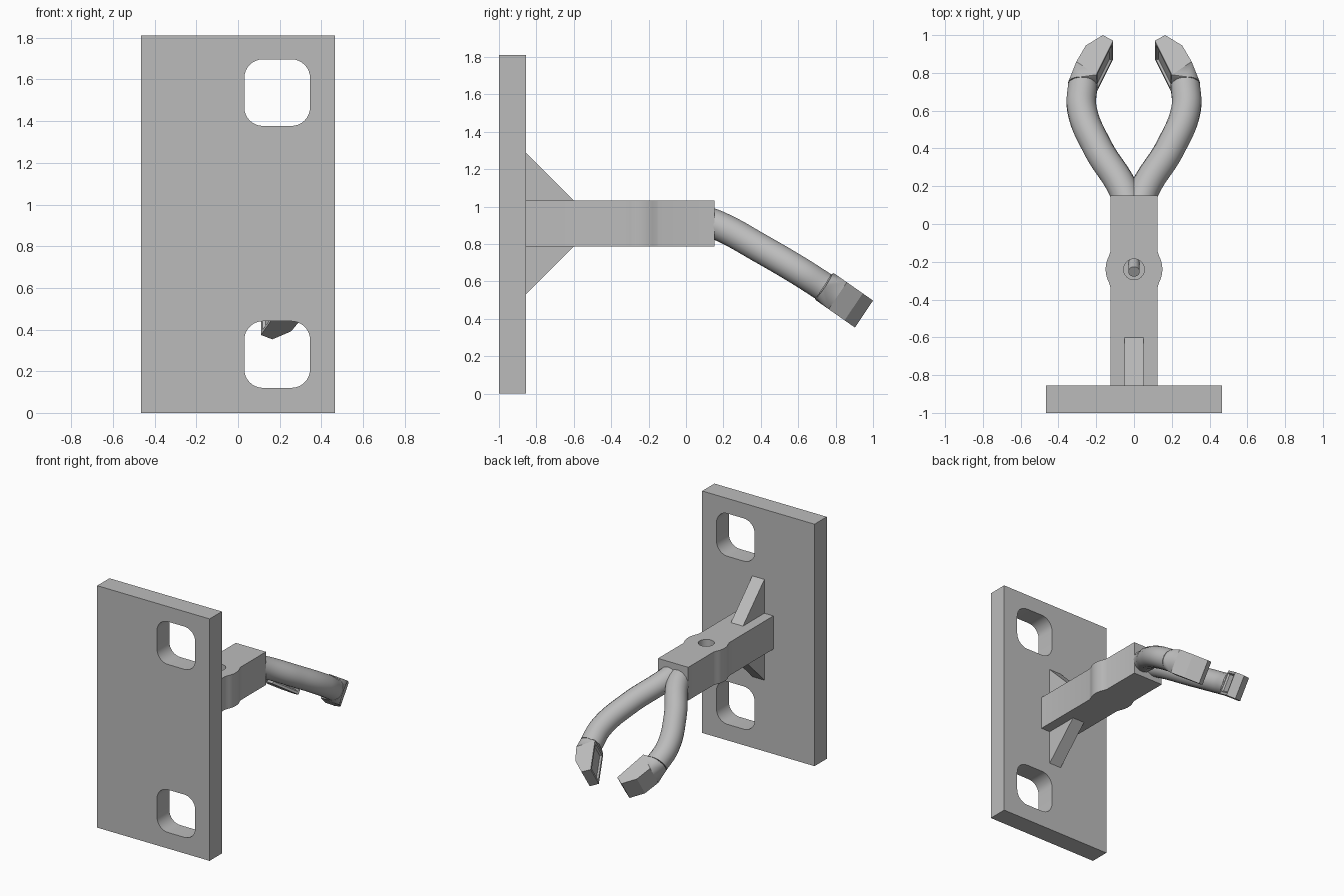
import bpy, bmesh, math
from mathutils import Vector, Matrix

cube = bpy.data.objects.get("Cube")
if cube:
    bpy.data.objects.remove(cube, do_unlink=True)

grey = bpy.data.materials.new("plain grey")
grey.use_nodes = True
colour = (0.5, 0.5, 0.5, 1)
grey.diffuse_color = colour
grey.node_tree.nodes["Principled BSDF"].inputs["Base Color"].default_value = colour


def finish(name, bm, smooth=False):
    bmesh.ops.recalc_face_normals(bm, faces=bm.faces)
    mesh = bpy.data.meshes.new(name)
    bm.to_mesh(mesh)
    bm.free()
    obj = bpy.data.objects.new(name, mesh)
    bpy.context.collection.objects.link(obj)
    mesh.materials.append(grey)
    if smooth:
        shade(obj)
    return obj


def activate(obj):
    bpy.ops.object.select_all(action="DESELECT")
    obj.select_set(True)
    bpy.context.view_layer.objects.active = obj


def shade(obj):
    activate(obj)
    bpy.ops.object.shade_smooth_by_angle(angle=math.radians(32))


def prism(name, points, push, smooth=False):
    """Extrude a flat outline of 3D points along a vector."""
    bm = bmesh.new()
    face = bm.faces.new([bm.verts.new(p) for p in points])
    out = bmesh.ops.extrude_face_region(bm, geom=[face])["geom"]
    bmesh.ops.translate(bm, vec=push, verts=[g for g in out if isinstance(g, bmesh.types.BMVert)])
    # the source face stays as the near cap
    return finish(name, bm, smooth)


def cylinder(name, radius, depth, matrix):
    bm = bmesh.new()
    bmesh.ops.create_cone(bm, cap_ends=True, segments=32, radius1=radius,
                          radius2=radius, depth=depth, matrix=matrix)
    return finish(name, bm, True)


def cut(target, cutter):
    cutter.hide_render = True
    mod = target.modifiers.new("cut", "BOOLEAN")
    mod.operation, mod.solver, mod.object = "DIFFERENCE", "EXACT", cutter
    activate(target)
    bpy.ops.object.modifier_apply(modifier=mod.name)
    bpy.data.objects.remove(cutter, do_unlink=True)


def rounded_rect(cx, cz, w, h, r, y):
    points = []
    for k, (sx, sz) in enumerate([(1, 1), (-1, 1), (-1, -1), (1, -1)]):
        for i in range(9):
            a = math.pi / 2 * (k + i / 8)
            points.append((cx + sx * (w / 2 - r) + r * math.cos(a), y,
                           cz + sz * (h / 2 - r) + r * math.sin(a)))
    return points


# Back plate with two rounded windows
W, H, FRONT, BACK = 0.465, 1.81, -1.0, -0.855
plate = prism("mounting_plate", [(-W, FRONT, 0), (W, FRONT, 0), (W, FRONT, H), (-W, FRONT, H)],
              (0, BACK - FRONT, 0))
for z in (0.28, 1.537):
    cut(plate, prism("window_cutter", rounded_rect(0.188, z, 0.316, 0.32, 0.09, -1.1), (0, 0.4, 0)))
shade(plate)

# Arm with a rounded swelling on both sides
LOW, TOP, END, PIVOT = 0.785, 1.033, 0.152, -0.24
side = [(0.125, BACK), (0.125, -0.335), (0.128, -0.325)]
side += [(0.15 * math.cos(a), PIVOT + 0.15 * math.sin(a))
         for a in [math.radians(-27 + 4.5 * i) for i in range(13)]]
side += [(0.128, -0.155), (0.125, -0.145), (0.125, END)]
outline = [(x, y, LOW) for x, y in side] + [(-x, y, LOW) for x, y in reversed(side)]
arm = prism("arm", outline, (0, 0, TOP - LOW))
cut(arm, cylinder("bore_cutter", 0.055, 0.3, Matrix.Translation((0, PIVOT, TOP + 0.03))))
shade(arm)

# Small slanted pin in the bore
cylinder("bore_pin", 0.03, 0.09,
         Matrix.Translation((0, PIVOT + 0.01, TOP - 0.09)) @ Matrix.Rotation(math.radians(30), 4, "X"))

# Triangular braces above and below the arm
for name, z, reach in (("upper_brace", TOP, 0.253), ("lower_brace", LOW, -0.253)):
    prism(name, [(-0.05, BACK, z), (-0.05, BACK + 0.253, z), (-0.05, BACK, z + reach)], (0.1, 0, 0))

# Two curved fingers with angular tips
RADIUS = 0.079
DOWN = Vector((0, -0.097, -0.144))
path = [(0.03, 0.1, 0.925), (0.055, 0.18, 0.895), (0.19, 0.4, 0.775),
        (0.276, 0.61, 0.652), (0.272, 0.735, 0.572)]
tip_outline = [(0.2, 0.79), (0.11, 0.97), (0.165, 1.0), (0.255, 0.945), (0.305, 0.86)]

for label, s in (("left", 1), ("right", -1)):
    # Finger tube
    data = bpy.data.curves.new(label + "_finger", "CURVE")
    data.dimensions = "3D"
    data.bevel_depth, data.bevel_resolution, data.resolution_u = RADIUS, 6, 10
    data.use_fill_caps = True
    spline = data.splines.new("BEZIER")
    spline.bezier_points.add(len(path) - 1)
    for point, (x, y, z) in zip(spline.bezier_points, path):
        point.co = (s * x, y, z)
        point.handle_left_type = point.handle_right_type = "AUTO"
    data.materials.append(grey)
    finger = bpy.data.objects.new(label + "_finger", data)
    bpy.context.collection.objects.link(finger)
    activate(finger)
    bpy.ops.object.convert(target="MESH")
    shade(bpy.context.view_layer.objects.active)

    # Tip block, with a recess in its gripping face
    upper = [Vector((s * x, y, 0.497 + (1 - y) * 0.7)) for x, y in tip_outline]
    tip = prism(label + "_tip", upper, DOWN)
    bm = bmesh.new()
    bm.from_mesh(tip.data)
    middle = (upper[0] + upper[1] + DOWN) / 2
    grip = min(bm.faces, key=lambda f: (f.calc_center_median() - middle).length)
    bmesh.ops.inset_region(bm, faces=[grip], thickness=0.025)
    bmesh.ops.inset_region(bm, faces=[grip], thickness=0.012, depth=-0.012)
    bm.to_mesh(tip.data)
    bm.free()

    # Neck joining the tube to the tip
    axis = Vector((s * -0.1, 0.83, -0.56))
    turn = Vector((0, 0, 1)).rotation_difference(axis).to_matrix()
    centre = Vector((s * path[-1][0], path[-1][1], path[-1][2]))
    bm = bmesh.new()
    for i in range(24):
        a = math.tau * i / 24
        bm.verts.new(centre + turn @ Vector((RADIUS * math.cos(a), RADIUS * math.sin(a), 0)))
    for p in (upper[0], upper[-1]):
        bm.verts.new(p)
        bm.verts.new(p + DOWN)
    bmesh.ops.convex_hull(bm, input=bm.verts)
    finish(label + "_neck", bm, True)
